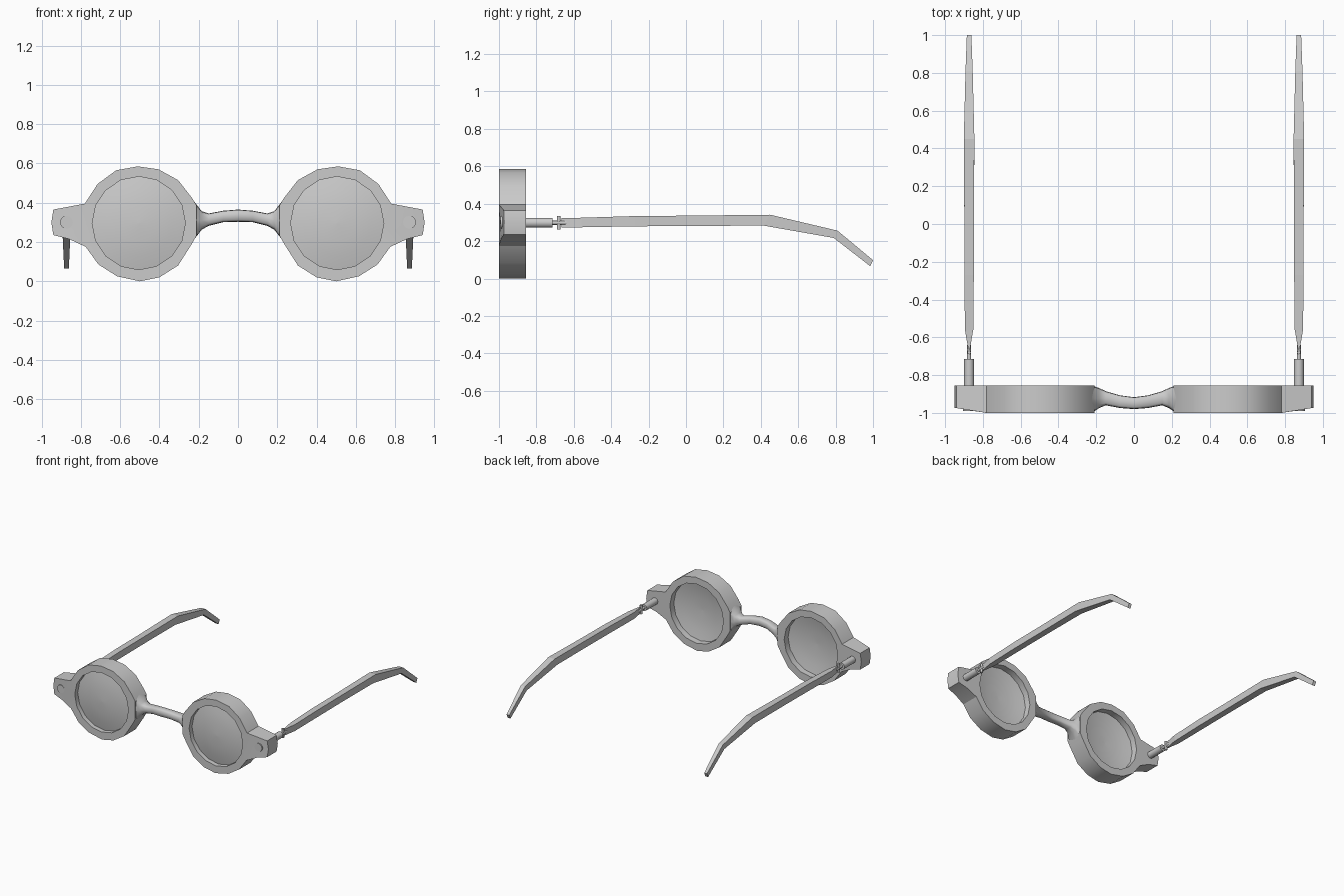
import bpy, bmesh
from math import cos, sin, pi
from mathutils import Vector

if "Cube" in bpy.data.objects:
    bpy.data.objects.remove(bpy.data.objects["Cube"])

CX, CZ, SIDES = 0.505, 0.296, 16   # lens centre and side count
FRONT, BACK = -1.0, -0.855         # frame depth
TX = 0.873                         # temple / hinge x position


def finish(name, bm, mirror=True, smooth=None):
    bmesh.ops.recalc_face_normals(bm, faces=bm.faces)
    me = bpy.data.meshes.new(name)
    bm.to_mesh(me)
    bm.free()
    ob = bpy.data.objects.new(name, me)
    bpy.context.collection.objects.link(ob)
    if mirror:
        m = ob.modifiers.new("Mirror", 'MIRROR')
        m.use_clip = False
        m.use_mirror_merge = False
    if smooth:
        bpy.ops.object.select_all(action='DESELECT')
        ob.select_set(True)
        bpy.context.view_layer.objects.active = ob
        bpy.ops.object.shade_smooth_by_angle(angle=smooth)
    return ob


def loft(name, rings, **kw):
    bm = bmesh.new()
    loops = [[bm.verts.new(p) for p in r] for r in rings]
    for a, b in zip(loops, loops[1:]):
        for i in range(len(a)):
            j = (i + 1) % len(a)
            bm.faces.new((a[i], a[j], b[j], b[i]))
    bm.faces.new(loops[0])
    bm.faces.new(loops[-1])
    return finish(name, bm, **kw)


def circle_y(x, y, z, r, n):
    return [(x + r * cos(2 * pi * i / n), y, z + r * sin(2 * pi * i / n)) for i in range(n)]


def circle_z(x, y, z, r, n):
    return [(x + r * cos(2 * pi * i / n), y + r * sin(2 * pi * i / n), z) for i in range(n)]


# Rim with end piece: outline with a polygonal lens opening
outline = [(0.94, 0.365), (0.95, 0.30), (0.94, 0.235), (0.86, 0.215), (0.775, 0.175),
           (0.71, 0.085), (0.615, 0.025), (0.50, 0.0), (0.40, 0.02), (0.305, 0.08),
           (0.235, 0.19), (0.21, 0.235), (0.21, 0.385), (0.235, 0.425), (0.305, 0.515),
           (0.405, 0.57), (0.51, 0.585), (0.62, 0.565), (0.715, 0.495), (0.78, 0.395)]
bm = bmesh.new()
edges = []
for loop in (outline, [(p[0], p[2]) for p in circle_y(CX, 0, CZ, 0.237, SIDES)]):
    vs = [bm.verts.new((x, BACK, z)) for x, z in loop]
    edges += [bm.edges.new((vs[i], vs[(i + 1) % len(vs)])) for i in range(len(vs))]
bmesh.ops.triangle_fill(bm, edges=edges, use_beauty=True)
ext = bmesh.ops.extrude_face_region(bm, geom=bm.faces[:], use_keep_orig=True)
for v in ext['geom']:
    if isinstance(v, bmesh.types.BMVert):
        v.co.y = FRONT + max(0.0, v.co.x - 0.79) * 0.17   # end piece sweeps back
finish("rim", bm, smooth=0.5)

# Lens: shallow curved disc
prof = [(0.004, -0.990), (0.09, -0.986), (0.17, -0.977), (0.238, -0.963),
        (0.238, -0.905), (0.17, -0.919), (0.09, -0.928), (0.004, -0.932)]
loft("lens", [circle_y(CX, y, CZ, r, SIDES) for r, y in prof], smooth=0.6)

# Bridge: rounded section swept between the rims (x, front, back, bottom, top)
half = [(0.0, -0.98, -0.917, 0.303, 0.365), (0.075, -0.974, -0.907, 0.301, 0.359),
        (0.15, -0.96, -0.885, 0.282, 0.345), (0.185, -0.975, -0.868, 0.262, 0.357),
        (0.222, -0.999, -0.856, 0.215, 0.405)]
stations = [(-s[0],) + s[1:] for s in half[:0:-1]] + half
rings = []
for x, f, b, lo, hi in stations:
    e = 0.6 if abs(x) < 0.2 else 0.3     # squarer section at the rims
    rings.append([])
    for i in range(12):
        c, s = cos(2 * pi * i / 12), sin(2 * pi * i / 12)
        c = (1 if c > 0 else -1) * abs(c) ** e
        s = (1 if s > 0 else -1) * abs(s) ** e
        rings[-1].append((x, (f + b) / 2 + c * (b - f) / 2, (lo + hi) / 2 + s * (hi - lo) / 2))
loft("bridge", rings, mirror=False, smooth=0.7)

# Rivet on the end piece, hinge barrel, tongue and screw
loft("rivet", [circle_y(TX, y, 0.30, 0.033, 12) for y in (-0.95, -0.991)], smooth=0.6)
loft("hinge_barrel", [circle_y(TX, y, 0.298, 0.027, 10) for y in (-0.87, -0.715)], smooth=0.8)
loft("hinge_tongue", [circle_y(TX, y, 0.298, 0.011, 8) for y in (-0.73, -0.64)], smooth=0.9)
loft("hinge_screw", [circle_z(TX, -0.68, z, r, 8) for z, r in
                     ((0.263, 0.010), (0.335, 0.010))], smooth=0.9)

# Temple arm (top y, top z, bottom y, bottom z, half width)
arm = [(-0.665, 0.323, -0.665, 0.273, 0.004), (-0.56, 0.325, -0.56, 0.274, 0.022),
       (-0.27, 0.334, -0.27, 0.279, 0.025), (0.0, 0.336, 0.0, 0.281, 0.025),
       (0.45, 0.341, 0.415, 0.283, 0.028), (0.81, 0.256, 0.79, 0.217, 0.019),
       (1.0, 0.098, 0.985, 0.066, 0.012)]
loft("temple_arm", [[(TX - w, ty, tz), (TX + w, ty, tz), (TX + w, by, bz), (TX - w, by, bz)]
                    for ty, tz, by, bz, w in arm])
